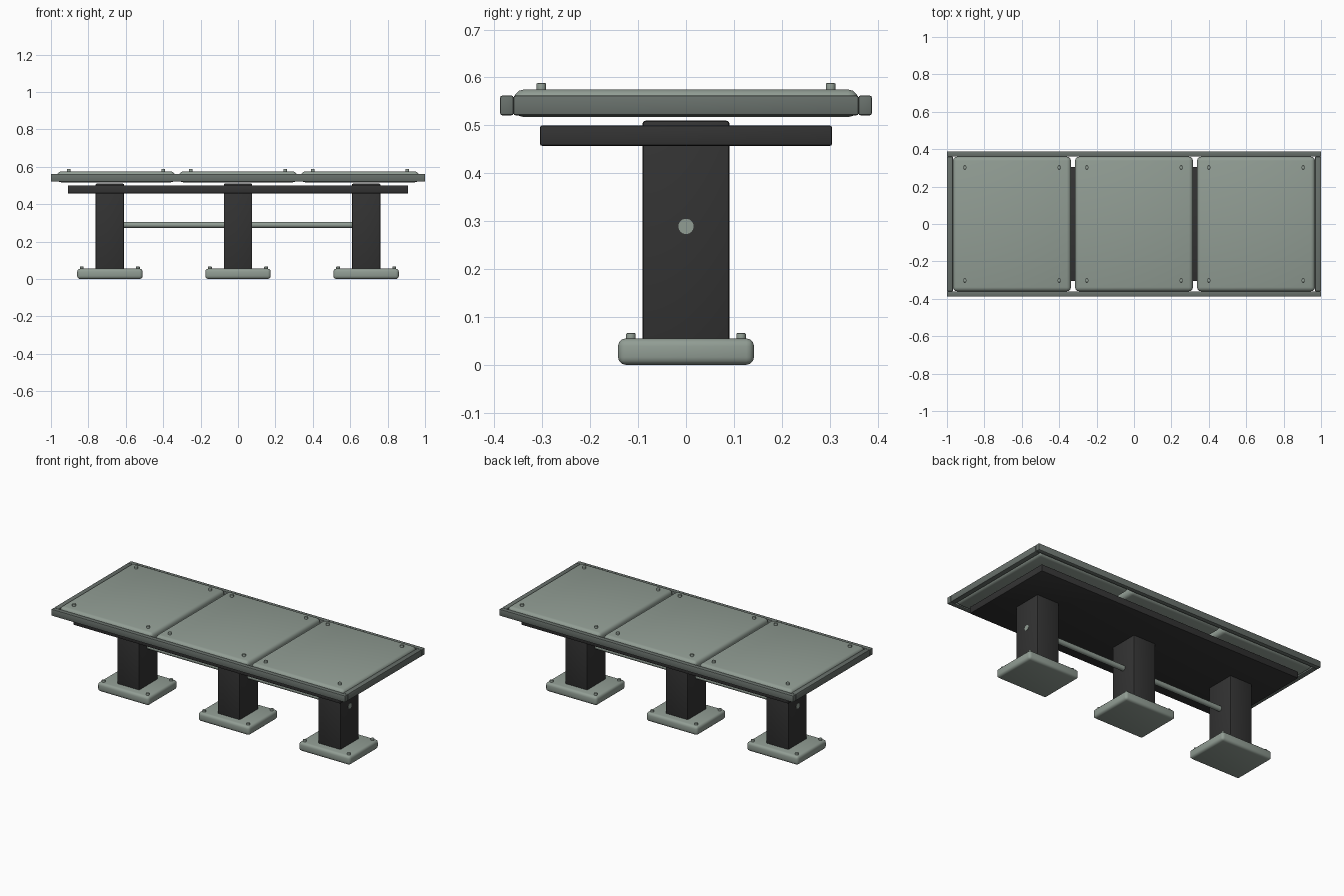
import bpy
import math

cube = bpy.data.objects.get("Cube")
if cube:
    bpy.data.objects.remove(cube, do_unlink=True)


def material(name, rgb):
    mat = bpy.data.materials.new(name)
    mat.use_nodes = True
    color = (*rgb, 1.0)
    mat.diffuse_color = color
    mat.node_tree.nodes["Principled BSDF"].inputs["Base Color"].default_value = color
    return mat


PALE = material("pale grey green", (0.284, 0.337, 0.296))
GREY = material("mid grey green", (0.141, 0.165, 0.15))
DARK = material("dark charcoal", (0.033, 0.033, 0.033))


def finish(obj, name, mat, bevel, segments):
    obj.name = name
    obj.data.materials.append(mat)
    bpy.ops.object.transform_apply(location=False, rotation=True, scale=True)
    if bevel:
        mod = obj.modifiers.new("Bevel", "BEVEL")
        mod.width = bevel
        mod.segments = segments
        mod.limit_method = "ANGLE"
        mod.angle_limit = math.radians(40)
        bpy.ops.object.modifier_apply(modifier=mod.name)
    bpy.ops.object.shade_smooth_by_angle(angle=math.radians(35))
    return obj


def box(name, x, y, z, mat, bevel, segments=2):
    """Rounded box from (min, max) ranges on each axis."""
    ranges = (x, y, z)
    bpy.ops.mesh.primitive_cube_add(size=1, location=[(a + b) / 2 for a, b in ranges])
    obj = bpy.context.object
    obj.scale = [b - a for a, b in ranges]
    return finish(obj, name, mat, bevel, segments)


def cylinder(name, location, radius, depth, mat, rotation=(0, 0, 0), bevel=0):
    bpy.ops.mesh.primitive_cylinder_add(vertices=24, radius=radius, depth=depth,
                                        location=location, rotation=rotation)
    return finish(bpy.context.object, name, mat, bevel, 2)


def corner_bolts(name, cx, dx, dy, base, top):
    for sx in (-1, 1):
        for sy in (-1, 1):
            cylinder(name, (cx + sx * dx, sy * dy, (base + top) / 2),
                     0.01, top - base, PALE, bevel=0.002)


# Table top panels with corner bolts
for cx in (-0.6525, 0, 0.6525):
    box("top_panel", (cx - 0.3155, cx + 0.3155), (-0.36, 0.36), (0.517, 0.575),
        PALE, 0.022, 3)
    corner_bolts("panel_bolt", cx, 0.2525, 0.302, 0.565, 0.588)

# Edge frame
for side, label in ((-1, "front"), (1, "back")):
    box(label + "_rail", (-1, 1), sorted((side * 0.36, side * 0.388)),
        (0.521, 0.562), GREY, 0.004)
for side, label in ((-1, "right"), (1, "left")):
    box(label + "_rail", sorted((side * 0.968, side)), (-0.36, 0.36),
        (0.521, 0.562), GREY, 0.004)

# Support plate under the top
box("support_plate", (-0.91, 0.91), (-0.305, 0.305), (0.457, 0.5), DARK, 0.005)

# Posts and bolted feet
for cx in (-0.685, 0, 0.685):
    box("post", (cx - 0.076, cx + 0.076), (-0.091, 0.091), (0.03, 0.51), DARK, 0.007)
    box("foot", (cx - 0.175, cx + 0.175), (-0.142, 0.142), (0, 0.055), PALE, 0.016, 3)
    corner_bolts("foot_bolt", cx, 0.15, 0.115, 0.045, 0.066)

# Stretcher rod through the posts
cylinder("stretcher_rod", (0, 0, 0.289), 0.016, 1.526, PALE,
         rotation=(0, math.pi / 2, 0))
